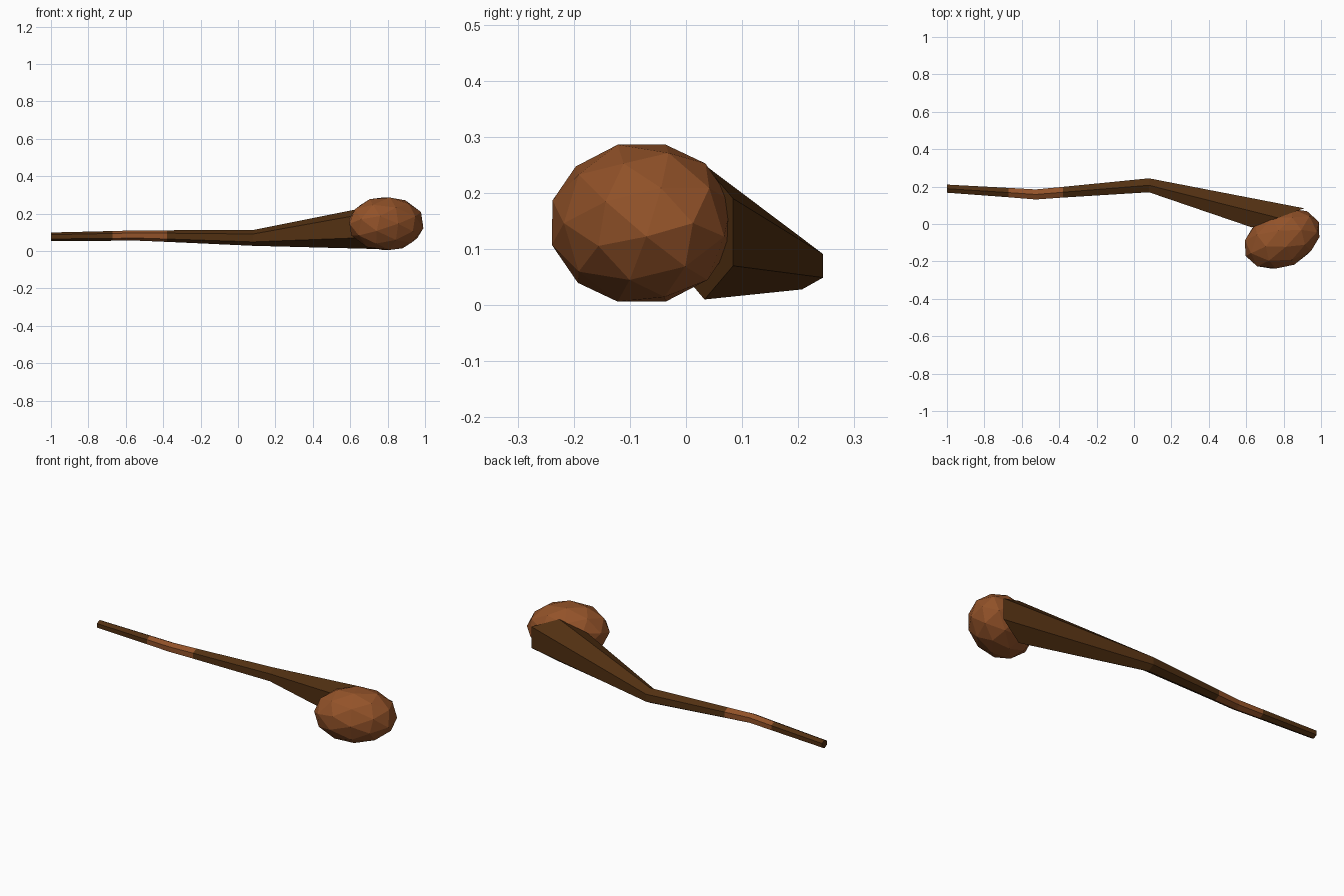
import bpy, bmesh, math
from mathutils import Vector, Matrix

if "Cube" in bpy.data.objects:
    bpy.data.objects.remove(bpy.data.objects["Cube"])


def material(name, rgb):
    m = bpy.data.materials.new(name)
    m.diffuse_color = (*rgb, 1)
    m.use_nodes = True
    m.node_tree.nodes["Principled BSDF"].inputs["Base Color"].default_value = m.diffuse_color
    return m


dark_wood = material("dark wood", (0.085, 0.030, 0.006))
warm_brown = material("warm brown", (0.290, 0.085, 0.022))


def finish(bm, name, mats):
    bmesh.ops.recalc_face_normals(bm, faces=bm.faces[:])
    me = bpy.data.meshes.new(name)
    bm.to_mesh(me)
    bm.free()
    for m in mats:
        me.materials.append(m)
    ob = bpy.data.objects.new(name, me)
    bpy.context.collection.objects.link(ob)
    return ob


# Crooked hexagonal shaft: centre, side radius, height radius, ring turn in degrees
TILT = 20
rings = [
    ((-1.00, 0.189, 0.076), 0.025, 0.023, 0),
    ((-0.67, 0.168, 0.081), 0.029, 0.026, 0),
    ((-0.525, 0.158, 0.083), 0.031, 0.028, 0),
    ((-0.38, 0.170, 0.080), 0.033, 0.031, 0),
    ((0.08, 0.207, 0.070), 0.043, 0.042, 0),
    ((0.77, 0.033, 0.130), 0.172, 0.120, TILT - 90),
]
bm = bmesh.new()
loops = []
for centre, rs, rz, turn in rings:
    rot = Matrix.Rotation(math.radians(turn), 3, 'Z')
    loop = []
    for k in range(6):
        a = math.radians(90 + 60 * k)
        loop.append(bm.verts.new(Vector(centre) + rot @ Vector((0, rs * math.cos(a), rz * math.sin(a)))))
    loops.append(loop)
for i, (a, b) in enumerate(zip(loops, loops[1:])):
    for k in range(6):
        f = bm.faces.new((a[k], a[(k + 1) % 6], b[(k + 1) % 6], b[k]))
        f.material_index = 1 if i in (1, 2) else 0  # grip band
bm.faces.new(loops[0])
bm.faces.new(loops[-1])
finish(bm, "shaft", [dark_wood, warm_brown])

# Faceted egg-shaped knob, long axis lying across the shaft end
bm = bmesh.new()
bmesh.ops.create_icosphere(bm, subdivisions=2, radius=1)
bm.transform(Matrix.Translation((0.792, -0.079, 0.146))
             @ Matrix.Rotation(math.radians(25), 4, 'Z')
             @ Matrix.Diagonal((0.216, 0.153, 0.147, 1))
             @ Matrix.Rotation(math.radians(90), 4, 'Y'))
finish(bm, "knob", [warm_brown])
